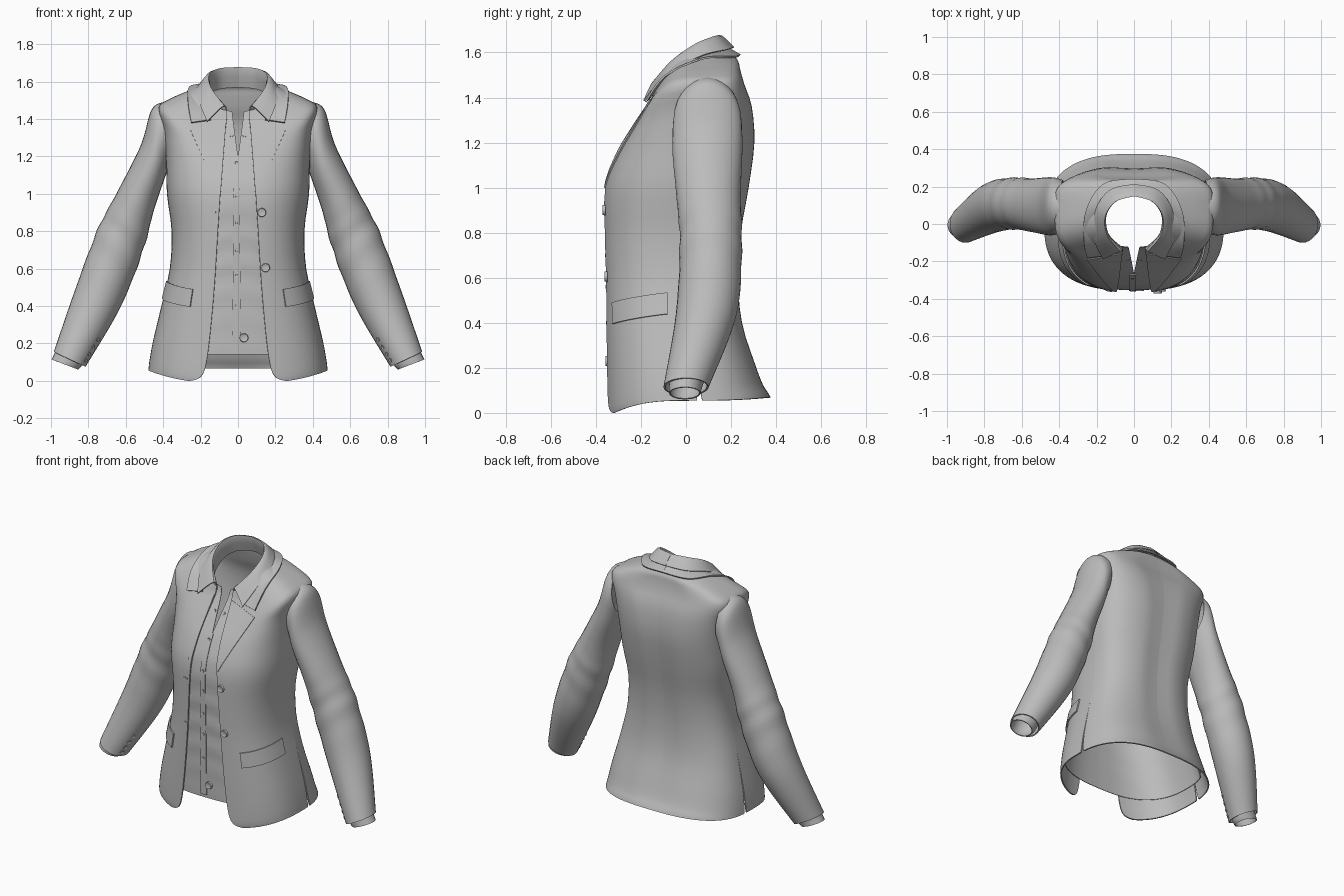
import bpy, bmesh, math
from mathutils import Vector

cube = bpy.data.objects.get("Cube")
if cube:
    bpy.data.objects.remove(cube, do_unlink=True)

GREY = bpy.data.materials.new("warm_grey_cloth")
GREY.use_nodes = True
GREY.diffuse_color = (0.5, 0.5, 0.5, 1)
GREY.node_tree.nodes["Principled BSDF"].inputs["Base Color"].default_value = (0.5, 0.5, 0.5, 1)


def spline(pts, t):
    """Catmull-Rom value at t (0..len-1) along a list of tuples."""
    i = min(int(t), len(pts) - 2)
    u = t - i
    p = [pts[max(0, min(len(pts) - 1, i + k))] for k in (-1, 0, 1, 2)]
    return [b + .5 * u * (c - a + u * (2 * a - 5 * b + 4 * c - d + u * (3 * (b - c) + d - a)))
            for a, b, c, d in zip(*p)]


def grid(name, rows, closed=False, thick=0.0, mirror=True, offset=-1, flip=False):
    """Skin rows of points, thicken, mirror to the other side, shade smooth."""
    bm = bmesh.new()
    vs = [[bm.verts.new(p) for p in row] for row in rows]
    n = len(rows[0])
    for r0, r1 in zip(vs, vs[1:]):
        for j in range(n if closed else n - 1):
            k = (j + 1) % n
            f = [r0[j], r0[k], r1[k], r1[j]]
            bm.faces.new(f[::-1] if flip else f)
    finish(name, bm, thick, mirror, offset)


def finish(name, bm, thick=0.0, mirror=False, offset=-1):
    me = bpy.data.meshes.new(name)
    bm.to_mesh(me)
    bm.free()
    me.materials.append(GREY)
    ob = bpy.data.objects.new(name, me)
    bpy.context.collection.objects.link(ob)
    if thick:
        m = ob.modifiers.new("thickness", 'SOLIDIFY')
        m.thickness, m.offset = thick, offset
    if mirror:
        m = ob.modifiers.new("other_side", 'MIRROR')
        m.use_mirror_merge = False
    bpy.ops.object.select_all(action='DESELECT')
    ob.select_set(True)
    bpy.context.view_layer.objects.active = ob
    bpy.ops.object.convert(target='MESH')
    bpy.ops.object.shade_smooth_by_angle(angle=math.radians(40))


# Body rings: z front, side, back, half width, y front, back, middle, front opening, roundness
BODY = [
    (-.015, .055, .07, .48, -.35, .375, 0, .26, .75),
    (.01, .07, .09, .478, -.355, .367, 0, .205, .75),
    (.07, .11, .13, .473, -.357, .345, 0, .175, .75),
    (.2, .21, .22, .455, -.358, .312, 0, .155, .75),
    (.4, .4, .4, .41, -.36, .255, 0, .135, .75),
    (.6, .6, .6, .365, -.362, .237, 0, .12, .75),
    (.8, .8, .8, .355, -.366, .25, 0, .108, .75),
    (1.0, 1.0, 1.0, .38, -.362, .285, .02, .095, .75),
    (1.15, 1.18, 1.2, .385, -.307, .31, .05, .085, .72),
    (1.27, 1.34, 1.36, .398, -.235, .297, .08, .075, .62),
    (1.36, 1.46, 1.46, .425, -.175, .262, .09, .065, .52),
    (1.40, 1.505, 1.52, .37, -.152, .245, .09, .06, .55),
    (1.42, 1.543, 1.56, .285, -.145, .235, .08, .06, .65),
    (1.44, 1.575, 1.585, .21, -.14, .215, .06, .06, .75)]
TOP = len(BODY) - 1


def body(a, v, off=0.0):
    """Torso point at angle a (0 front, pi back) and ring position v."""
    zf, zs, zb, w, f, b, m, e, p = spline(BODY, v)
    c, s = math.cos(a), math.sin(a)
    end, zend = (f - off, zf) if c > 0 else (b + off, zb)
    sx = math.copysign(abs(s) ** p, s)
    return Vector(((w + off) * sx, m + (end - m) * abs(c) ** p, zs + (zend - zs) * c * c))


def angle_at(x, v):
    ring = spline(BODY, v)
    return math.copysign(math.asin(min(1, abs(x) / ring[3]) ** (1 / ring[8])), x)


def find(z, point):
    lo, hi = 0.0, float(TOP)
    for _ in range(30):
        mid = (lo + hi) / 2
        lo, hi = (mid, hi) if point(mid).z < z else (lo, mid)
    return point(lo)


def by_x(x, z, off):
    return find(z, lambda v: body(angle_at(x, v), v, off))


def by_angle(a, z, off):
    return find(z, lambda v: body(a, v, off))


def plate(name, corners, off, at=by_x, n=10, mirror=True, thick=.008):
    """Thin patch lying on the torso between four corners."""
    c = [Vector(p) for p in corners]
    rows = []
    for i in range(n + 1):
        lo, hi = c[0].lerp(c[3], i / n), c[1].lerp(c[2], i / n)
        rows.append([at(*lo.lerp(hi, j / n), off) for j in range(n + 1)])
    grid(name, rows, thick=thick, mirror=mirror)


# Jacket front and back panels, parted by a side vent near the hem,
# with a shallow valley along the centre back seam
SEAM = 1.66
front, back = [], []
for i in range(TOP * 3 + 1):
    v = i / 3
    a0 = angle_at(spline(BODY, v)[7], v)
    gap = .025 * max(0, 1 - v / 4.3)
    front.append([body(a0 + (SEAM - gap - a0) * j / 22, v) for j in range(23)])
    row = []
    for j in range(21):
        a = SEAM + gap + (math.pi - SEAM - gap) * j / 20
        valley = .014 * math.exp(-((math.pi - a) / .16) ** 2) * math.sin(math.pi * i / TOP / 3)
        row.append(body(a, v) - Vector((0, valley, 0)))
    back.append(row)
grid("jacket_front", front, thick=.008)
grid("jacket_back", back, thick=.008)

# Shirt with soft creases and a small open neck
shirt = []
for i in range(61):
    v = 2.6 + (TOP - 2.6) * i / 60
    z = spline(BODY, v)[0]
    a0 = angle_at(max(.0, (z - 1.2) * .14), v)
    row = []
    for j in range(33):
        a = a0 + (math.pi - a0) * j / 32
        crease = .004 * math.sin(z * 42 + 5 * a) * max(0, 1 - abs(z - .65) / .55)
        row.append(body(a, v, -.015 + crease * max(0, math.cos(a))) - Vector((0, .012 * (a > 2), 0)))
    shirt.append(row)
grid("shirt", shirt, thick=.004)
plate("shirt_placket", [(-.03, .16), (.014, .16), (.01, 1.2), (-.025, 1.2)], -.008,
      mirror=False, thick=.004, n=24)

# Lapels, pocket flaps and buttonholes
plate("lapel", [(.092, 1.0), (.1, 1.0), (.25, 1.34), (.062, 1.395)], .006, thick=.006)
plate("pocket_flap", [(.545, .395), (1.436, .44), (1.436, .535), (.545, .49)], .01, by_angle)
for z in (.9, .605):
    plate("buttonhole", [(-.15, z - .004), (-.118, z - .004), (-.118, z + .004), (-.15, z + .004)],
          .004, n=2, mirror=False, thick=.004)

# Collars: stations from centre back to front tip
SHIRT_COLLAR = [
    (0, .18, 1.57, 0, .15, 1.675, 0, .212, 1.622),
    (.10, .15, 1.56, .10, .12, 1.668, .13, .18, 1.612),
    (.15, .07, 1.53, .155, .04, 1.635, .205, .07, 1.585),
    (.14, -.05, 1.47, .145, -.06, 1.565, .212, -.08, 1.507),
    (.06, -.13, 1.42, .075, -.145, 1.47, .165, -.187, 1.385)]
JACKET_COLLAR = [
    (0, .185, 1.62, 0, .24, 1.588),
    (.11, .155, 1.605, .165, .213, 1.58),
    (.18, .07, 1.58, .258, .07, 1.572),
    (.19, -.065, 1.50, .268, -.095, 1.495),
    (.145, -.165, 1.395, .25, -.18, 1.38)]


def collar(name, stations, thick):
    rows = []
    for i in range(25):
        s = spline(stations, i / 6)
        edges = [tuple(s[k:k + 3]) for k in range(0, len(s), 3)]
        rows.append([spline(edges, j / 4) for j in range(4 * (len(edges) - 1) + 1)])
    grid(name, rows, thick=thick, offset=0)


collar("shirt_collar", SHIRT_COLLAR, .006)
collar("jacket_collar", JACKET_COLLAR, .008)

# Sleeve rings: outer x, z, inner x, z, middle y, y radius
SLEEVE = [
    (.395, 1.492, .365, 1.17, .095, .14),
    (.462, 1.45, .375, 1.13, .095, .152),
    (.52, 1.26, .40, 1.06, .095, .155),
    (.64, 1.02, .45, .91, .10, .143),
    (.75, .81, .51, .69, .11, .138),
    (.87, .49, .63, .39, .09, .135),
    (.985, .155, .815, .075, 0, .1)]
CUFF = [
    (.955, .24, .80, .165, .02, .08),
    (.975, .16, .83, .09, .0, .075),
    (.997, .115, .855, .06, -.005, .07)]


def ring_point(rings, t, a, fold=0.0):
    xo, zo, xi, zi, y, r = spline(rings, t)
    c, s = math.cos(a) * (1 + fold), math.sin(a) * (1 + fold)
    return Vector(((xo + xi) / 2 + (xo - xi) / 2 * c, y + r * s, (zo + zi) / 2 + (zo - zi) / 2 * c))


def tube(name, rings, per, thick, folds=0.0):
    rows = []
    for i in range(per * (len(rings) - 1) + 1):
        t = i / per
        wave = folds * math.exp(-((t - 4) / .5) ** 2)
        rows.append([ring_point(rings, t, math.tau * j / 28,
                                wave * math.sin(11 * t + 1.5 * math.cos(math.tau * j / 28)))
                     for j in range(28)])
    grid(name, rows, closed=True, thick=thick, flip=True)


tube("sleeve", SLEEVE, 10, .008, .025)
tube("shirt_cuff", CUFF, 4, .006)


# Buttons: round rimmed discs facing a given direction
def button(name, pos, facing, r, mirror=False):
    bm = bmesh.new()
    bmesh.ops.create_cone(bm, cap_ends=True, segments=16, radius1=r, radius2=r * .9, depth=r * .5)
    cap = [f for f in bm.faces if f.normal.z > .9]
    bmesh.ops.inset_region(bm, faces=cap, thickness=r * .25, depth=-r * .12)
    bm.transform(Vector(facing).to_track_quat('Z', 'Y').to_matrix().to_4x4())
    bmesh.ops.translate(bm, vec=pos, verts=bm.verts)
    finish(name, bm, mirror=mirror)


for x, z, off in ((.125, .9, .005), (.145, .605, .005), (.032, .23, -.006)):
    button("large_button", by_x(x, z, off), (0, -1, 0), .024)
for z in (1.165, .98, .85, .7, .56, .4):
    button("shirt_button", by_x(-.008, z, -.007), (0, -1, 0), .009)
for side in (-1, 1):
    button("collar_button", by_x(side * .035, 1.31, -.014), (0, -1, .5), .009)
for i in range(4):
    p = ring_point(SLEEVE, 5.5 + i * .12, 3.75)
    mid = ring_point(SLEEVE, 5.5 + i * .12, 3.75, -1)
    button("sleeve_button", p, p - mid, .012, mirror=True)
